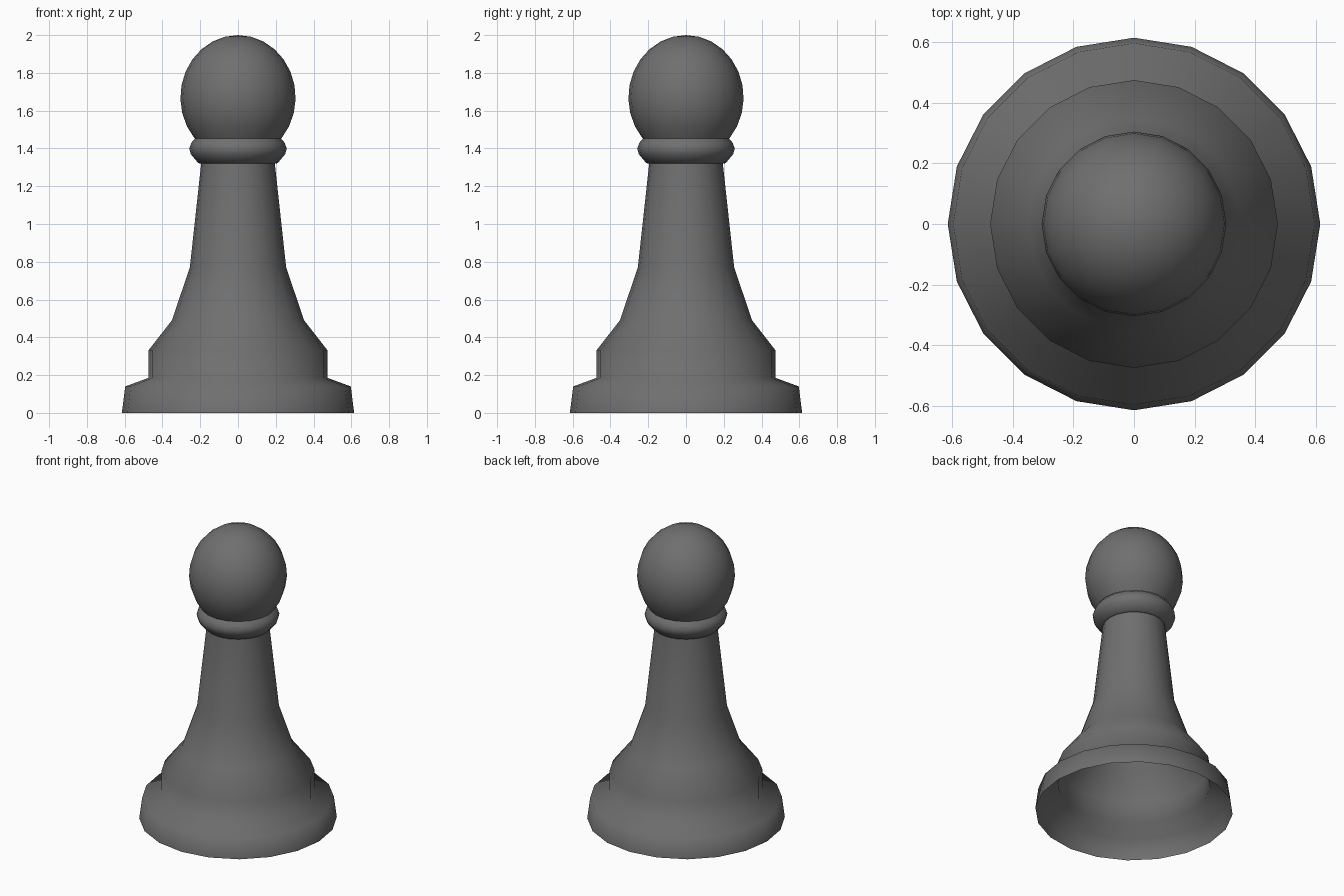
import bpy, bmesh
from math import sin, cos, pi, radians

if "Cube" in bpy.data.objects:
    bpy.data.objects.remove(bpy.data.objects["Cube"])

SIDES = 20

# Dark grey finish
dark = bpy.data.materials.new("dark_grey")
dark.diffuse_color = (0.16, 0.16, 0.16, 1)
dark.use_nodes = True
dark.node_tree.nodes["Principled BSDF"].inputs["Base Color"].default_value = dark.diffuse_color


def lathe(name, profile):
    """Spin a list of (radius, height) points around z; radius 0 makes a pole."""
    bm = bmesh.new()
    rings = []
    for r, z in profile:
        if r < 1e-5:
            rings.append([bm.verts.new((0, 0, z))] * SIDES)
        else:
            rings.append([bm.verts.new((r * cos(2 * pi * i / SIDES),
                                        r * sin(2 * pi * i / SIDES), z))
                          for i in range(SIDES)])
    for low, high in zip(rings, rings[1:]):
        for i in range(SIDES):
            j = (i + 1) % SIDES
            corners = dict.fromkeys((low[i], low[j], high[j], high[i]))
            bm.faces.new(list(corners))
    for f in bm.faces:
        f.smooth = True
    mesh = bpy.data.meshes.new(name)
    bm.to_mesh(mesh)
    bm.free()
    mesh.materials.append(dark)
    obj = bpy.data.objects.new(name, mesh)
    bpy.context.collection.objects.link(obj)
    return obj


# Open-bottomed foot with stepped ledge, flaring into the tapered stem
lathe("base_and_stem", [
    (0.615, 0), (0.597, 0.14), (0.475, 0.185), (0.475, 0.33),
    (0.35, 0.49), (0.255, 0.77), (0.195, 1.32)])

# Rounded collar under the head
lathe("collar", [
    (0.195, 1.32), (0.21, 1.322), (0.25, 1.37), (0.258, 1.40),
    (0.247, 1.43), (0.225, 1.455)])

# Slightly tall ball head, cut open where it meets the collar
angles = [radians(-41 + 131 * k / 10) for k in range(11)]
lathe("head", [(0.305 * cos(a), 1.67 + 0.33 * sin(a)) for a in angles])
